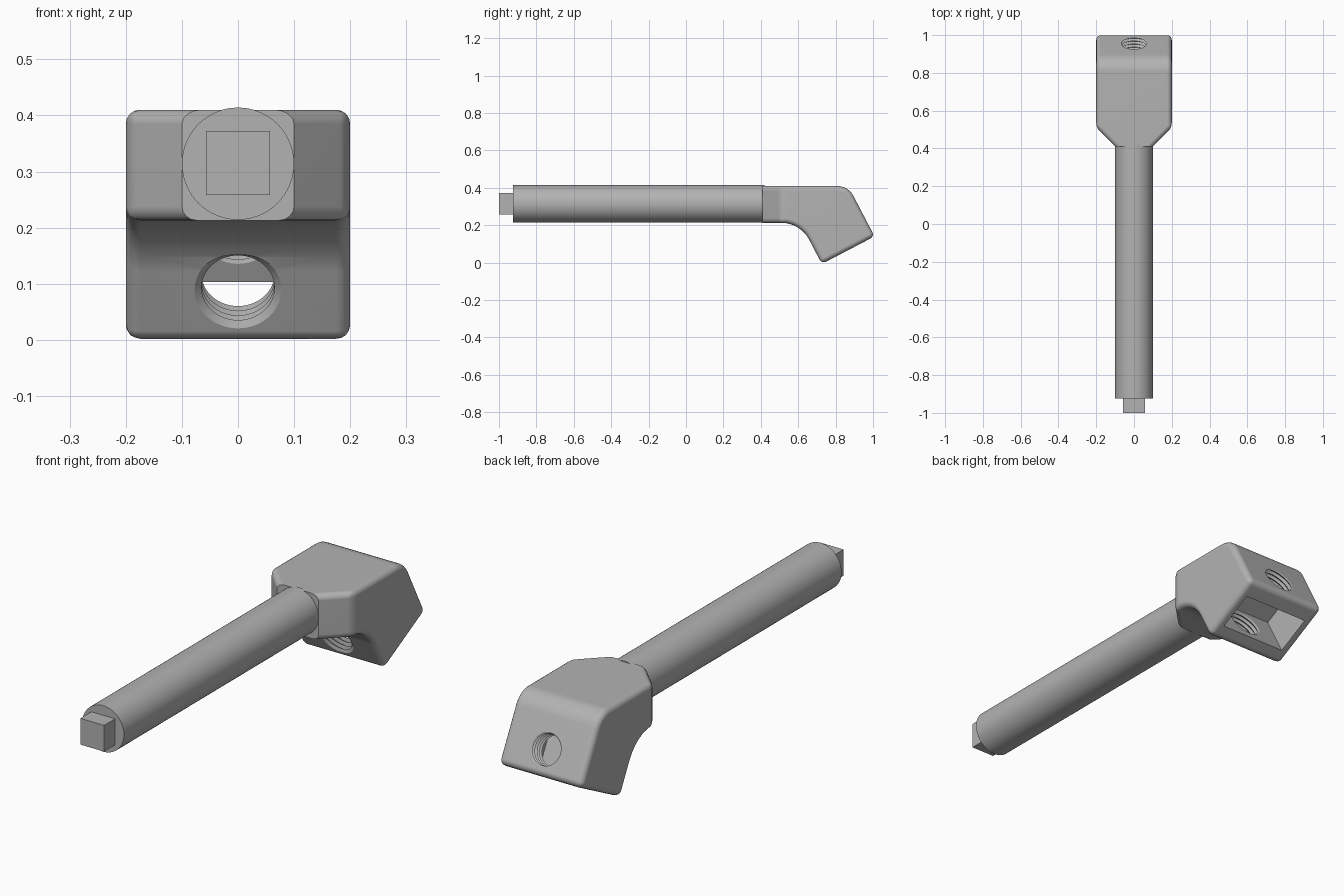
import bpy, bmesh, math
from mathutils import Vector, Matrix

cube = bpy.data.objects.get("Cube")
if cube:
    bpy.data.objects.remove(cube, do_unlink=True)

steel = bpy.data.materials.new("grey_steel")
steel.use_nodes = True
grey = (0.45, 0.45, 0.45, 1)
steel.diffuse_color = grey
steel.node_tree.nodes["Principled BSDF"].inputs["Base Color"].default_value = grey


def make_object(name, bm):
    bmesh.ops.recalc_face_normals(bm, faces=bm.faces[:])
    mesh = bpy.data.meshes.new(name)
    bm.to_mesh(mesh)
    bm.free()
    mesh.materials.append(steel)
    obj = bpy.data.objects.new(name, mesh)
    bpy.context.collection.objects.link(obj)
    return obj


def box(name, size, matrix):
    bm = bmesh.new()
    bmesh.ops.create_cube(bm, size=1, matrix=matrix @ Matrix.Diagonal((*size, 1)))
    return make_object(name, bm)


def activate(obj):
    bpy.ops.object.select_all(action='DESELECT')
    obj.select_set(True)
    bpy.context.view_layer.objects.active = obj


def cut(obj, cutter):
    mod = obj.modifiers.new("cut", 'BOOLEAN')
    mod.operation, mod.solver, mod.object = 'DIFFERENCE', 'EXACT', cutter
    activate(obj)
    bpy.ops.object.modifier_apply(modifier=mod.name)
    bpy.data.objects.remove(cutter, do_unlink=True)


def fillet(prev, corner, nxt, tangent, steps=6):
    """Circular arc rounding a profile corner, with the given tangent length."""
    a, b = (prev - corner).normalized(), (nxt - corner).normalized()
    half = a.angle(b) / 2
    radius = tangent * math.tan(half)
    centre = corner + (a + b).normalized() * (tangent / math.cos(half))
    sweep = math.pi - 2 * half
    axis, side = -(a + b).normalized(), (b - a).normalized()
    angles = [sweep * (i / steps - 0.5) for i in range(steps + 1)]
    return [centre + radius * (axis * math.cos(t) + side * math.sin(t)) for t in angles]


# Head outline: the nose is tilted, n points out of its back face, d up along it
TILT = math.radians(27.5)
n = Vector((0, math.cos(TILT), math.sin(TILT)))
d = Vector((0, -math.sin(TILT), math.cos(TILT)))
TOP, UNDER, FRONT, SHOULDER = 0.41, 0.213, 0.41, 0.51
heel = Vector((0, 1.008, 0.14))
toe = heel - n * 0.318
crown = heel + d * ((TOP - heel.z) / d.z)
throat = toe + d * ((UNDER - toe.z) / d.z)
start_top, start_low = Vector((0, 0.37, TOP)), Vector((0, 0.37, UNDER))
outline = [start_top, *fillet(start_top, crown, heel, 0.06), heel, toe,
           *fillet(toe, throat, start_low, throat.y - SHOULDER), start_low]

# Head: extruded outline with tapered shoulders and rounded edges
bm = bmesh.new()
face = bm.faces.new([bm.verts.new(p - Vector((0.2, 0, 0))) for p in outline])
grown = bmesh.ops.extrude_face_region(bm, geom=[face])
bmesh.ops.translate(bm, vec=(0.4, 0, 0),
                    verts=[v for v in grown["geom"] if isinstance(v, bmesh.types.BMVert)])
for side in (-1, 1):
    res = bmesh.ops.bisect_plane(bm, geom=bm.verts[:] + bm.edges[:] + bm.faces[:], dist=1e-4,
                                 plane_co=(side * 0.2, SHOULDER, 0), plane_no=(side, -1, 0),
                                 clear_outer=True)
    rim = [e for e in bm.edges if e.is_boundary]
    bmesh.ops.holes_fill(bm, edges=rim, sides=0)
head = make_object("head", bm)
bevel = head.modifiers.new("round", 'BEVEL')
bevel.width, bevel.segments, bevel.use_clamp_overlap = 0.025, 4, False
bevel.limit_method, bevel.angle_limit = 'ANGLE', math.radians(30)
activate(head)
bpy.ops.object.modifier_apply(modifier=bevel.name)

# Flat front of the neck, and the rectangular pocket in the end of the nose
cut(head, box("neck_trim", (1, 0.4, 1), Matrix.Translation((0, FRONT - 0.2, 0.3))))
turn = Matrix.Rotation(TILT, 4, 'X')
pocket_centre = heel - n * 0.165 + d * 0.075
cut(head, box("pocket", (0.32, 0.17, 0.25), Matrix.Translation(pocket_centre) @ turn))

# Threaded hole through both walls: a ridged lathe cutter
SIDES, RINGS, STEP = 40, 59, 0.009
bm = bmesh.new()
rings = []
for i in range(RINGS):
    r = 0.078 if i % 2 else 0.065
    rings.append([bm.verts.new((r * math.cos(2 * math.pi * k / SIDES),
                                r * math.sin(2 * math.pi * k / SIDES),
                                (i - RINGS / 2) * STEP)) for k in range(SIDES)])
for low, high in zip(rings, rings[1:]):
    for k in range(SIDES):
        j = (k + 1) % SIDES
        bm.faces.new((low[k], low[j], high[j], high[k]))
bm.faces.new(rings[0])
bm.faces.new(rings[-1])
hole_centre = heel + d * 0.108 - n * 0.17
bmesh.ops.transform(bm, verts=bm.verts[:], matrix=Matrix.Translation(hole_centre) @ turn
                    @ Matrix.Rotation(-math.pi / 2, 4, 'X'))
cut(head, make_object("thread", bm))

# Round shaft
AXIS_Z, SHAFT_END = 0.314, -0.925
length = FRONT + 0.01 - SHAFT_END
bm = bmesh.new()
bmesh.ops.create_cone(bm, cap_ends=True, segments=64, radius1=0.1, radius2=0.1, depth=length,
                      matrix=Matrix.Translation((0, SHAFT_END + length / 2, AXIS_Z))
                      @ Matrix.Rotation(math.pi / 2, 4, 'X'))
shaft = make_object("shaft", bm)

# Square drive on the shaft end
box("square_drive", (0.114, 0.08, 0.114), Matrix.Translation((0, -0.96, AXIS_Z + 0.001)))

for obj in (head, shaft):
    activate(obj)
    bpy.ops.object.shade_smooth_by_angle(angle=math.radians(30))
    weighted = obj.modifiers.new("normals", 'WEIGHTED_NORMAL')
    weighted.keep_sharp = True
